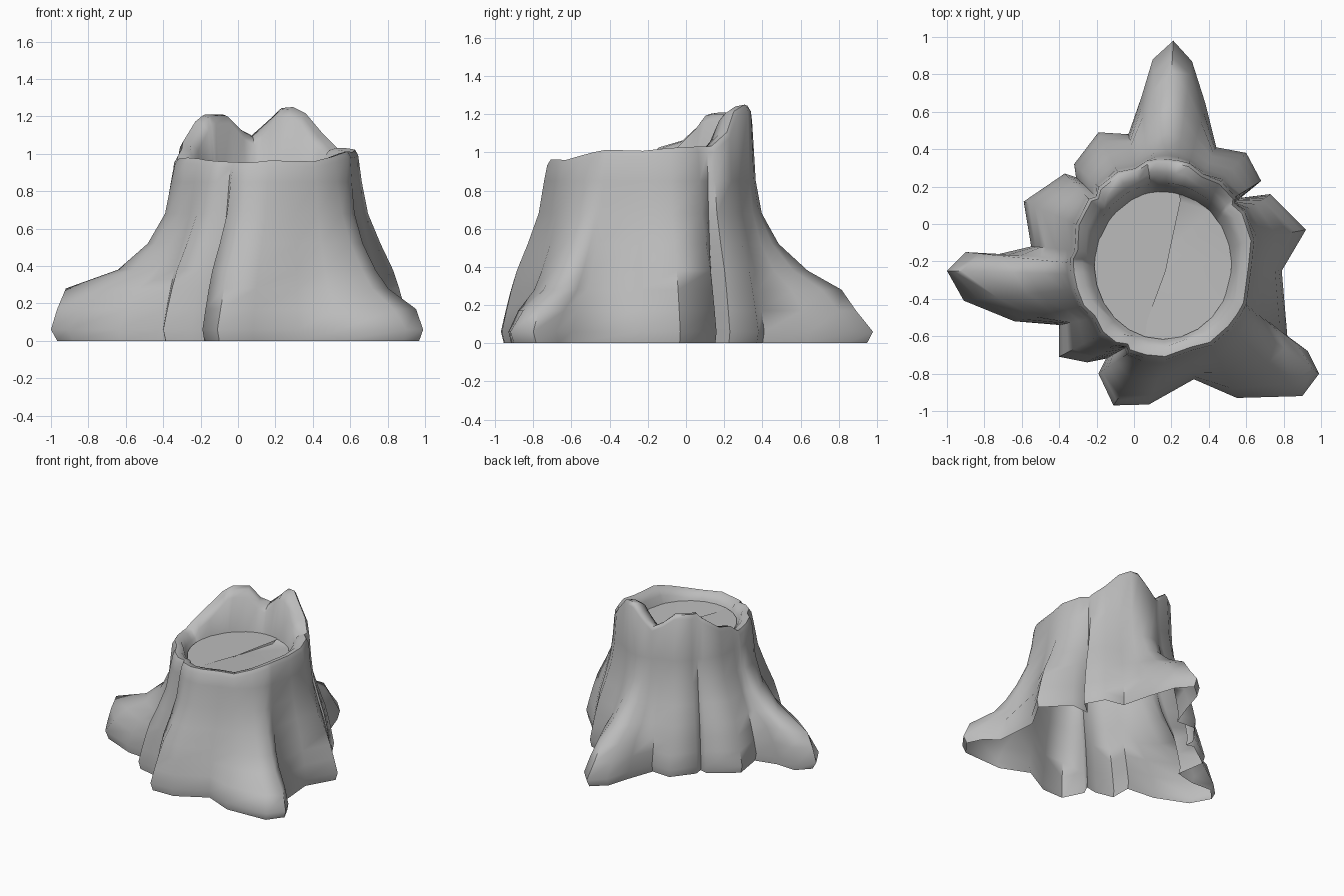
import bpy
import bmesh
import math
from mathutils import Vector

default_cube = bpy.data.objects.get("Cube")
if default_cube:
    bpy.data.objects.remove(default_cube, do_unlink=True)

# One bark-grey material for the whole stump
grey = bpy.data.materials.new("stump grey")
grey.use_nodes = True
grey.diffuse_color = (0.5, 0.5, 0.5, 1)
grey.node_tree.nodes["Principled BSDF"].inputs["Base Color"].default_value = grey.diffuse_color

CENTRE = Vector((0.155, -0.19))
RIM_X, RIM_Y = 0.497, 0.537
FLOOR_Z = 0.9
FLOOR_SHIFT = Vector((0, -0.03))

# Ground outline, counter-clockwise.
# c = crease between lobes, l = lobe, f = root flank, r = high root ridge,
# b = sloping root ridge, g and q = flank and ridge of the low root
OUTLINE = [
    ("c", .79, -.25), ("l", .92, -.03), ("l", .73, .16),
    ("c", .57, .14), ("l", .68, .23), ("l", .6, .38),
    ("c", .44, .41), ("f", .38, .65), ("f", .31, .87), ("b", .21, .98),
    ("f", .1, .88), ("f", .04, .68),
    ("c", -.03, .48), ("l", -.19, .49), ("l", -.32, .32),
    ("c", -.31, .25), ("l", -.37, .27), ("l", -.59, .12),
    ("c", -.55, -.12), ("f", -.72, -.16), ("f", -.9, -.15), ("r", -1, -.25),
    ("f", -.91, -.41), ("f", -.64, -.52),
    ("c", -.4, -.54), ("l", -.4, -.71), ("l", -.25, -.74),
    ("c", -.15, -.72), ("l", -.19, -.8), ("l", -.11, -.97), ("l", .08, -.965),
    ("c", .32, -.83), ("g", .55, -.93), ("g", .9, -.92), ("q", .99, -.8),
    ("g", .93, -.68), ("g", .82, -.6),
]

# How far each kind of point still reaches towards the ground outline per level
LEVELS = [0, .06, .17, .28, .38, .52, .68, .85]
REACH = {
    "l": [.94, 1, .9, .79, .67, .43, .19, .07],
    "c": [.94, 1, .9, .78, .66, .42, .19, .07],
    "f": [.95, 1, .87, .7, .42, .21, .08, .03],
    "r": [.95, 1, .95, .88, .46, .22, .08, .03],
    "b": [.95, 1, .86, .74, .46, .22, .08, .03],
    "g": [.95, 1, .82, .52, .38, .22, .1, .03],
    "q": [.95, 1, .91, .56, .4, .24, .1, .03],
}

# Broken rim: height by direction in degrees
RIM = [(0, 1.0), (15, 1.03), (38, 1.03), (48, 1.07), (58, 1.18), (68, 1.25),
       (80, 1.25), (90, 1.17), (101, 1.09), (110, 1.14), (119, 1.21),
       (138, 1.21), (150, 1.12), (162, 1.05), (174, 1.03), (181, .97),
       (210, .98), (235, .96), (265, .95), (279, .98), (295, .95),
       (309, .97), (325, 1.0), (345, 1.03), (360, 1.0)]


def rim_height(angle):
    deg = math.degrees(angle) % 360
    for (a, za), (b, zb) in zip(RIM, RIM[1:]):
        if a <= deg <= b:
            return za + (zb - za) * (deg - a) / (b - a)
    return 1.0


def rim_point(angle, scale):
    return CENTRE + Vector((RIM_X * math.cos(angle), RIM_Y * math.sin(angle))) * scale


def finish(bm, name, sharp):
    mesh = bpy.data.meshes.new(name)
    bm.to_mesh(mesh)
    bm.free()
    obj = bpy.data.objects.new(name, mesh)
    bpy.context.collection.objects.link(obj)
    mesh.materials.append(grey)
    bpy.ops.object.select_all(action="DESELECT")
    obj.select_set(True)
    bpy.context.view_layer.objects.active = obj
    bpy.ops.object.shade_smooth_by_angle(angle=math.radians(sharp))


def column(index):
    """One vertical strip: ground, trunk, rim, then down the hollow inside."""
    kind, x, y = OUTLINE[index]
    ground = Vector((x, y))
    out = ground - CENTRE
    even = math.tau * index / len(OUTLINE)
    seen = math.atan2(out.y, out.x) % math.tau
    if index == 0:
        seen -= math.tau
    angle = 0.75 * seen + 0.25 * even
    groove = 0.955 if kind == "c" else 1.0
    top = rim_point(angle, groove)
    rim = rim_height(angle)
    points = []
    for z, reach in zip(LEVELS, REACH[kind]):
        points.append((*top.lerp(ground, reach), z))
    points.append((*top, rim - 0.03))
    points.append((*rim_point(angle, groove * 0.965), rim))
    points.append((*rim_point(angle, groove * 0.87), rim - 0.01))
    points.append((*(rim_point(angle, 0.79) + FLOOR_SHIFT * 0.5), rim - 0.05))
    points.append((*(rim_point(angle, 0.72) + FLOOR_SHIFT), FLOOR_Z - 0.03))
    return points


# Bark shell, open underneath
bm = bmesh.new()
strips = [[bm.verts.new(p) for p in column(i)] for i in range(len(OUTLINE))]
for i, left in enumerate(strips):
    right = strips[(i + 1) % len(strips)]
    for j in range(len(left) - 1):
        bm.faces.new((left[j], right[j], right[j + 1], left[j + 1]))
finish(bm, "stump_bark", 60)


# Cut wood inside the rim: two plates meeting at a curved crack
def wood_plate(name, start, end, crack, shift, sink):
    plate = bmesh.new()
    steps = 12
    loop = []
    for i in range(steps + 1):
        a = math.radians(start + (end - start) * i / steps)
        loop.append((*(rim_point(a, 0.74) + FLOOR_SHIFT), FLOOR_Z))
    for x, y in crack:
        loop.append((x - shift, y, FLOOR_Z - sink * (y + 0.6)))
    plate.faces.new([plate.verts.new(p) for p in loop])
    bmesh.ops.triangulate(plate, faces=plate.faces[:])
    finish(plate, name, 30)


CRACK = [(.07, -.52), (.17, -.25), (.19, -.15), (.25, .13)]
wood_plate("wood_left", 77, 255, CRACK, 0, 0)
wood_plate("wood_right", -105, 77, CRACK[::-1], 0.03, 0.05)
